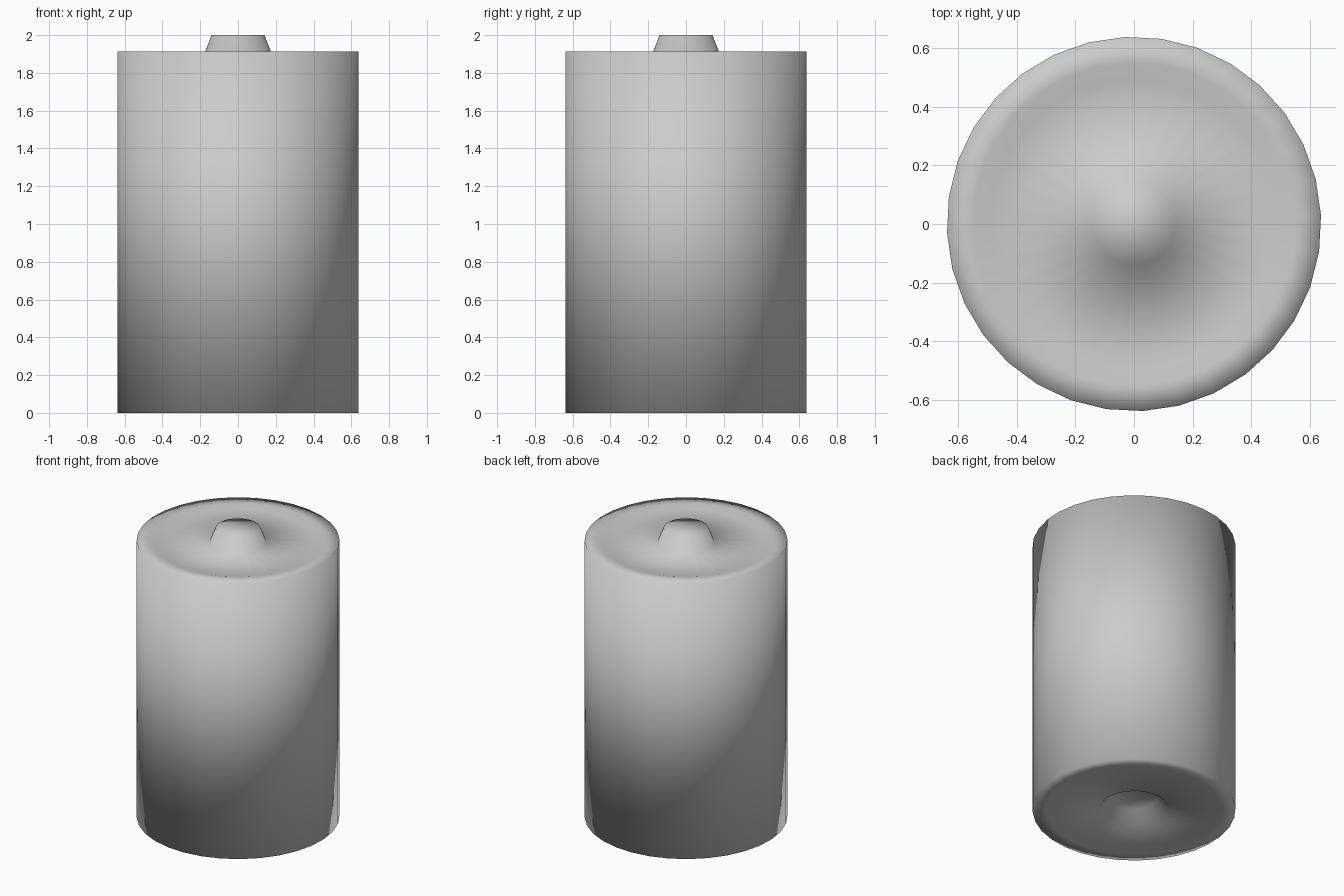
import bpy, bmesh, math

if "Cube" in bpy.data.objects:
    bpy.data.objects.remove(bpy.data.objects["Cube"])

SIDES = 32
OFFSET = math.radians(2.7)

# Profile (radius, height) from the underside pit, up the wall, to the top terminal
profile = [
    (0.15, 0.09), (0.21, 0.015), (0.49, 0.015), (0.55, 0.0), (0.638, 0.0),
    (0.638, 1.914), (0.55, 1.914), (0.49, 1.898), (0.18, 1.898), (0.14, 2.0),
]


def lathe(name, points):
    bm = bmesh.new()
    rings = []
    for r, z in points:
        rings.append([bm.verts.new((r * math.cos(OFFSET + 2 * math.pi * i / SIDES),
                                    r * math.sin(OFFSET + 2 * math.pi * i / SIDES), z))
                      for i in range(SIDES)])
    for a, b in zip(rings, rings[1:]):
        for i in range(SIDES):
            j = (i + 1) % SIDES
            bm.faces.new((a[i], a[j], b[j], b[i]))
    # Closed ends
    bm.faces.new(rings[0][::-1])
    bm.faces.new(rings[-1])
    for f in bm.faces:
        f.smooth = True
    mesh = bpy.data.meshes.new(name)
    bm.to_mesh(mesh)
    bm.free()
    obj = bpy.data.objects.new(name, mesh)
    bpy.context.collection.objects.link(obj)
    return obj


# Battery cell: can, dished ends and raised terminal in one smooth shell
lathe("battery_cell", profile)
